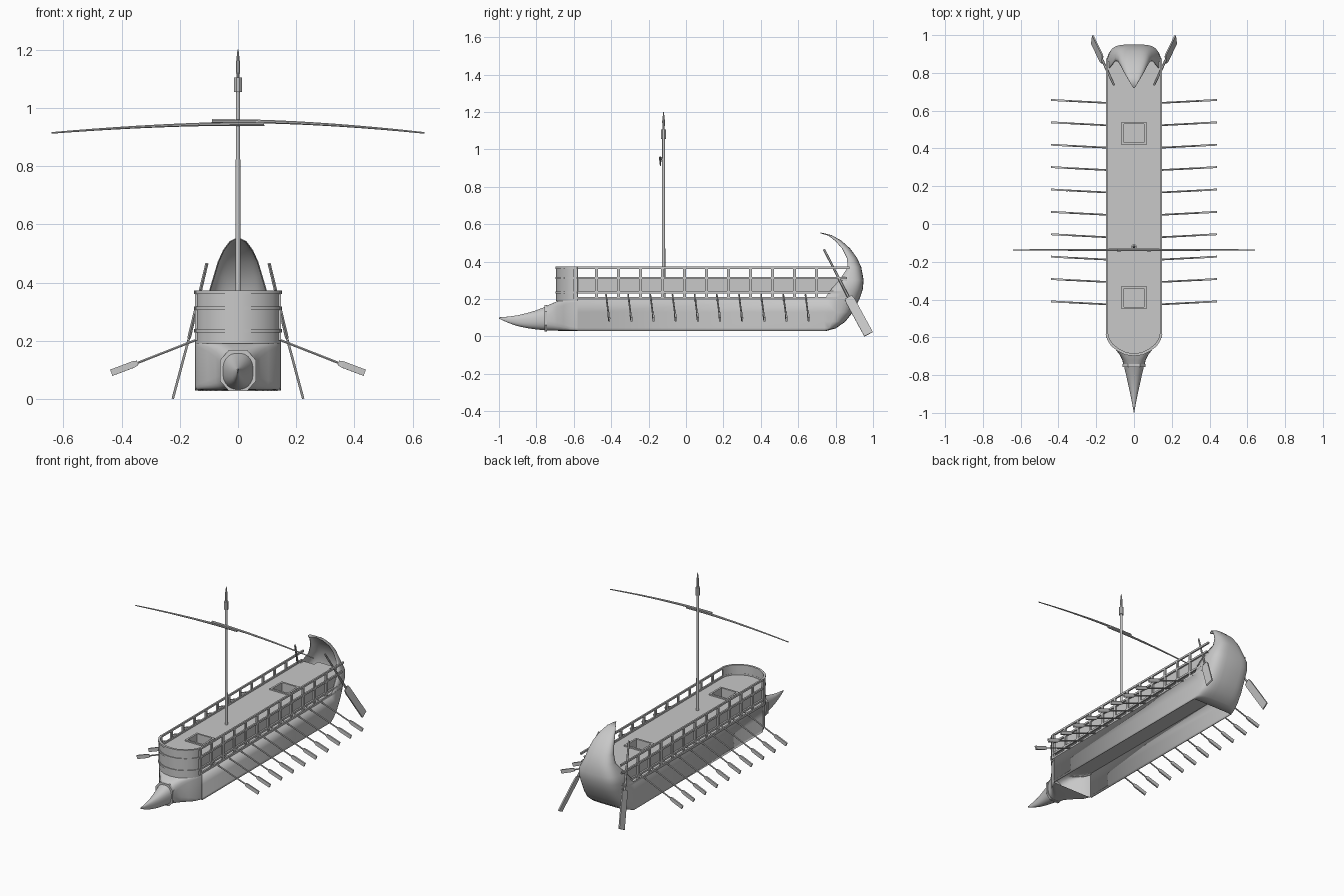
import bpy, bmesh, math
from mathutils import Vector

cube = bpy.data.objects.get("Cube")
if cube:
    bpy.data.objects.remove(cube, do_unlink=True)

GREY = (0.58, 0.58, 0.58, 1)
mat = bpy.data.materials.new("plain_grey")
mat.use_nodes = True
mat.diffuse_color = GREY
mat.node_tree.nodes["Principled BSDF"].inputs["Base Color"].default_value = GREY
BEAM = 0.146


def finish(name, bm, smooth=False):
    bmesh.ops.recalc_face_normals(bm, faces=bm.faces)
    me = bpy.data.meshes.new(name)
    bm.to_mesh(me)
    bm.free()
    ob = bpy.data.objects.new(name, me)
    bpy.context.collection.objects.link(ob)
    me.materials.append(mat)
    if smooth:
        bpy.ops.object.select_all(action='DESELECT')
        ob.select_set(True)
        bpy.context.view_layer.objects.active = ob
        bpy.ops.object.shade_smooth_by_angle(angle=math.radians(40))
    return ob


def add_box(bm, x0, x1, y0, y1, z0, z1):
    vs = bmesh.ops.create_cube(bm, size=1)["verts"]
    for v in vs:
        v.co = Vector(((x0 + x1) / 2 + v.co.x * (x1 - x0),
                       (y0 + y1) / 2 + v.co.y * (y1 - y0),
                       (z0 + z1) / 2 + v.co.z * (z1 - z0)))


def loft(bm, rings, closed=True, caps=(True, True)):
    rows = [[bm.verts.new(p) for p in r] for r in rings]
    n = len(rows[0])
    for a, b in zip(rows, rows[1:]):
        for i in range(n if closed else n - 1):
            j = (i + 1) % n
            bm.faces.new((a[i], a[j], b[j], b[i]))
    for want, row in zip(caps, (rows[0], rows[-1])):
        if want:
            bm.faces.new(row)


def add_tube(bm, pts, radii, sides=6, wide=1.0, axis=(0, 0, 1)):
    """Tapered tube; wide stretches the section along the given axis."""
    rings = []
    d = (Vector(pts[-1]) - Vector(pts[0])).normalized()
    u = (Vector(axis) - d * d.dot(Vector(axis))).normalized()
    w = d.cross(u)
    for p, r in zip(pts, radii):
        rings.append([Vector(p) + u * r * wide * math.cos(a) + w * r * math.sin(a)
                      for a in (math.tau * (i + 0.5) / sides for i in range(sides))])
    loft(bm, rings)


def spow(v, e):
    return math.copysign(abs(v) ** e, v)


def oval(y, w, z0, z1, e, n=24):
    zc, h = (z0 + z1) / 2, (z1 - z0) / 2
    return [(w * spow(math.cos(a), e), y, zc + h * spow(math.sin(a), e))
            for a in (math.tau * (i + 0.5) / n for i in range(n))]


# Hollow bow narrowing into the ram
bm = bmesh.new()
bow = [(-0.58, BEAM, 0.03, 0.2, 0.1), (-0.62, 0.133, 0.03, 0.2, 0.15),
       (-0.655, 0.105, 0.03, 0.197, 0.25), (-0.69, 0.078, 0.03, 0.188, 0.4),
       (-0.72, 0.062, 0.03, 0.175, 0.6), (-0.75, 0.056, 0.03, 0.163, 0.75)]
loft(bm, [oval(*s) for s in bow], caps=(False, True))
finish("bow", bm, True)

bm = bmesh.new()
ram = [(-0.75, 0.054, 0.032, 0.16), (-0.8, 0.042, 0.037, 0.14), (-0.85, 0.031, 0.044, 0.125),
       (-0.9, 0.02, 0.055, 0.113), (-0.95, 0.01, 0.072, 0.106), (-1.0, 0.001, 0.095, 0.102)]
loft(bm, [oval(*s, 0.85) for s in ram])
finish("ram", bm, True)
bm = bmesh.new()
loft(bm, [oval(y, 0.065, 0.023, 0.172, 0.75, 8) for y in (-0.757, -0.742)])
finish("ram_collar", bm)

# Stern shell sweeping up and forward: height, back, edge, half width
SIDE = 0.74
stern = [(0.03, 0.745, SIDE, BEAM), (0.045, 0.8, SIDE, BEAM), (0.08, 0.85, SIDE, BEAM),
         (0.13, 0.89, SIDE, BEAM), (0.2, 0.926, SIDE, BEAM), (0.25, 0.943, 0.775, BEAM),
         (0.3, 0.948, 0.82, 0.135), (0.37, 0.935, 0.865, 0.098), (0.42, 0.912, 0.86, 0.083),
         (0.47, 0.875, 0.835, 0.068), (0.51, 0.83, 0.8, 0.05), (0.54, 0.777, 0.762, 0.028),
         (0.553, 0.722, 0.72, 0.003)]
bm = bmesh.new()
N = 20
rows = []
for z, back, edge, w in stern:
    e = 0.5 if z < 0.31 else 0.7
    rows.append([(w * spow(math.sin(a), e), edge + (back - edge) * abs(math.cos(a)) ** e, z)
                 for a in (math.pi * (i / N - 0.5) for i in range(N + 1))])
loft(bm, rows, closed=False, caps=(False, False))
# The hull sides run forward from the shell's front edge, open underneath
front = [e for e in bm.edges if e.is_boundary
         and all(abs(v.co.y - SIDE) < 1e-4 and abs(v.co.x) > BEAM - 1e-3 for v in e.verts)
         and abs(e.verts[0].co.z - e.verts[1].co.z) > 1e-4]
for g in bmesh.ops.extrude_edge_only(bm, edges=front)["geom"]:
    if isinstance(g, bmesh.types.BMVert):
        g.co.y = -0.58
ob = finish("hull_and_stern", bm, True)
sol = ob.modifiers.new("thickness", 'SOLIDIFY')
sol.thickness = 0.004
sol.offset = 0

# Floor over the open hull
bm = bmesh.new()
side = [(0.145, -0.585), (0.145, 0.78), (0.115, 0.9)]
bm.faces.new([bm.verts.new((x, y, 0.199)) for x, y in side + [(-x, y) for x, y in side[::-1]]])
finish("hull_floor", bm)

# Curved plan of the prow, shared by its wall, bands and deck end
half = [(BEAM, -0.58), (0.138, -0.61), (0.118, -0.642), (0.085, -0.668), (0.045, -0.688)]
plan = half + [(0, -0.694)] + [(-x, y) for x, y in reversed(half)]


def prow_strip(bm, z0, z1, grow, thick):
    rings = []
    for x, y in plan:
        d = Vector((x, y + 0.5, 0)).normalized()
        o = Vector((x, y, 0)) + d * grow
        i = o - d * thick
        rings.append([(o.x, o.y, z0), (o.x, o.y, z1), (i.x, i.y, z1), (i.x, i.y, z0)])
    loft(bm, rings)


bm = bmesh.new()
prow_strip(bm, 0.19, 0.37, 0, 0.008)
finish("prow_wall", bm, True)
bm = bmesh.new()
for z in (0.235, 0.312, 0.367):
    prow_strip(bm, z - 0.006, z + 0.006, 0.005, 0.014)
finish("prow_bands", bm, True)

# Deck slab with two open hatches
HATCHES = (-0.39, 0.48)
bm = bmesh.new()
Z0, Z1, IN, HX, HY = 0.24, 0.308, 0.137, 0.055, 0.05
for s in (-1, 1):
    add_box(bm, min(s * HX, s * IN), max(s * HX, s * IN), -0.58, 0.86, Z0, Z1)
edges = [-0.58, HATCHES[0] - HY, HATCHES[0] + HY, HATCHES[1] - HY, HATCHES[1] + HY, 0.9]
for a, b in zip(edges[::2], edges[1::2]):
    add_box(bm, -HX, HX, a, b, Z0, Z1)
loft(bm, [[(x * 0.97, y, z) for x, y in plan] for z in (Z0, Z1)])
finish("deck", bm)

bm = bmesh.new()
for y in HATCHES:
    for s in (-1, 1):
        add_box(bm, s * 0.06 - 0.006, s * 0.06 + 0.006, y - 0.06, y + 0.06, 0.3, 0.316)
        add_box(bm, -0.066, 0.066, y + s * 0.055 - 0.006, y + s * 0.055 + 0.006, 0.3, 0.316)
finish("hatch_frames", bm)

# Side rails and posts
bm = bmesh.new()
for s in (-1, 1):
    x = s * (BEAM - 0.003)
    for z, end in ((0.206, 0.86), (0.236, 0.86), (0.312, 0.86), (0.367, 0.875)):
        add_box(bm, x - 0.005, x + 0.005, -0.59, end, z - 0.006, z + 0.006)
    for k in range(12):
        y = -0.595 + 0.1175 * k
        add_box(bm, x - 0.005, x + 0.005, y - 0.008, y + 0.008, 0.2, 0.37)
finish("side_railings", bm)

# Rowing oars
bm = bmesh.new()
for s in (-1, 1):
    for k in range(10):
        y = -0.428 + 0.1185 * k
        a, b, c = (Vector((s * px, y + py, pz)) for px, py, pz in
                   ((0.09, 0, 0.224), (0.345, 0.013, 0.124), (0.435, 0.018, 0.09)))
        add_tube(bm, [a, b], [0.0045, 0.0045])
        add_tube(bm, [b, b.lerp(c, 0.15), c], [0.005, 0.007, 0.007], 4, 2.3)
finish("rowing_oars", bm)

# Steering oars
bm = bmesh.new()
for s in (-1, 1):
    top, neck, tip = (Vector((s * px, py, pz)) for px, py, pz in
                      ((0.107, 0.738, 0.465), (0.168, 0.868, 0.21), (0.221, 0.976, 0.012)))
    add_tube(bm, [top, neck], [0.006, 0.007])
    add_tube(bm, [neck, neck.lerp(tip, 0.1), tip], [0.005, 0.006, 0.006], 4, 6, (0, 1, 0))
finish("steering_oars", bm)

# Mast with its head and spike
bm = bmesh.new()
MY = -0.12
add_tube(bm, [(0, MY, 0.19), (0, MY, 1.06)], [0.0098, 0.0075], 10, axis=(1, 0, 0))
add_tube(bm, [(0, MY, 1.055), (0, MY, 1.105)], [0.0145, 0.0145], 8, axis=(1, 0, 0))
add_tube(bm, [(0, MY, 1.105), (0, MY, 1.15), (0, MY, 1.2)], [0.006, 0.008, 0.002], 8, axis=(1, 0, 0))
finish("mast", bm, True)

# Yard made of two overlapping bowed spars
bm = bmesh.new()
for s, lift in ((-1, 0), (1, 0.009)):
    pts, rad = [], []
    for i in range(11):
        t = -0.09 + 0.73 * i / 10
        pts.append((s * t, -0.137, 0.945 + lift - (0.031 + lift) * (max(t, 0) / 0.64) ** 1.7))
        rad.append(0.008 - 0.005 * i / 10)
    add_tube(bm, pts, rad, 8)
finish("yard", bm, True)
